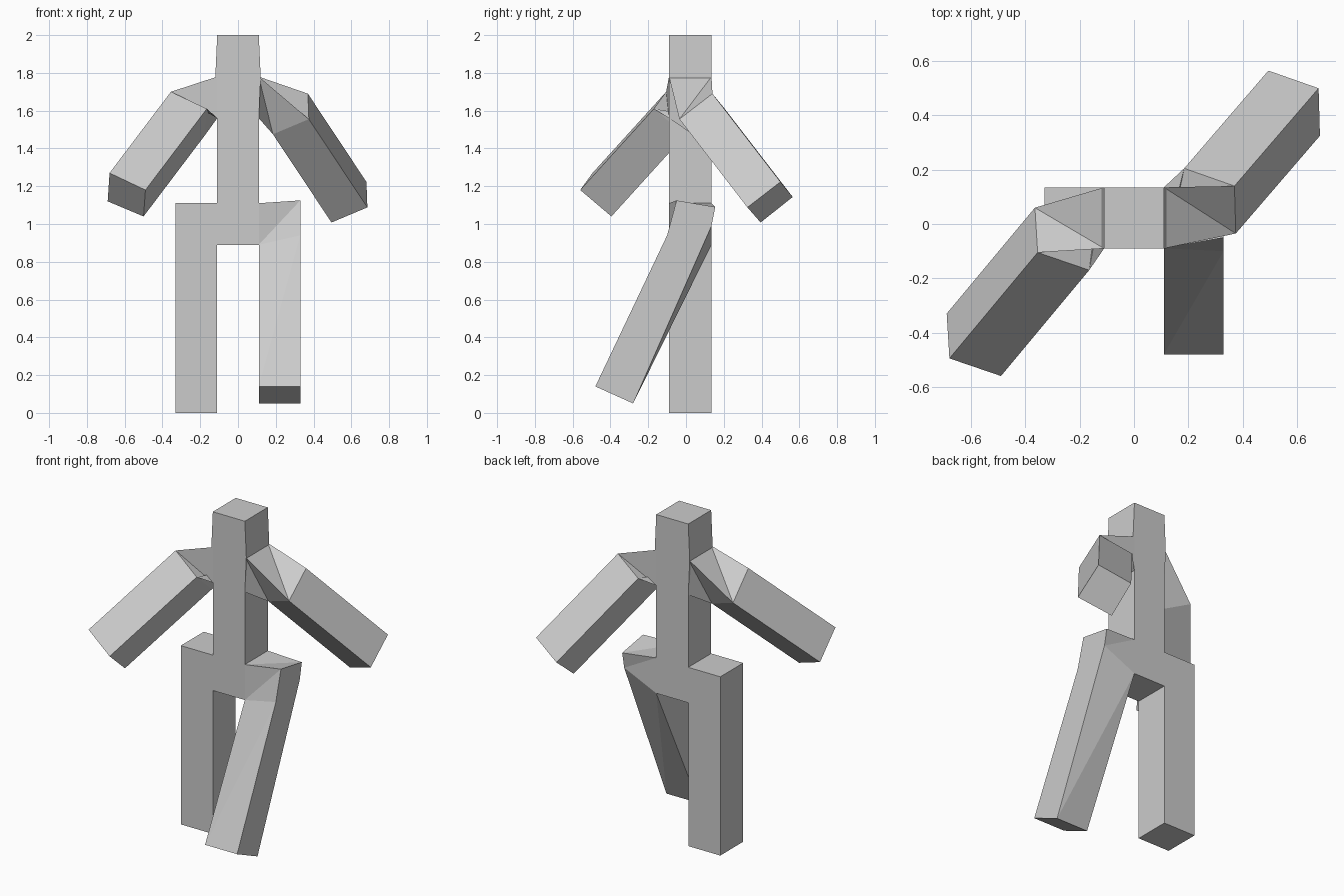
import bpy
import bmesh

old = bpy.data.objects.get("Cube")
if old:
    bpy.data.objects.remove(old, do_unlink=True)

grey = bpy.data.materials.new("plain grey")
grey.use_nodes = True
colour = (0.6, 0.6, 0.6, 1)
grey.diffuse_color = colour
grey.node_tree.nodes["Principled BSDF"].inputs["Base Color"].default_value = colour

FRONT, BACK, HALF = -0.09, 0.135, 0.11


def loft(name, rings):
    """Join four-cornered rings with flat triangles and close both ends."""
    bm = bmesh.new()
    loops = [[bm.verts.new(p) for p in ring] for ring in rings]
    for a, b in zip(loops, loops[1:]):
        for i in range(4):
            j = (i + 1) % 4
            bm.faces.new((a[i], a[j], b[i]))
            bm.faces.new((a[j], b[j], b[i]))
    bm.faces.new(loops[0])
    bm.faces.new(loops[-1])
    bmesh.ops.recalc_face_normals(bm, faces=bm.faces)
    mesh = bpy.data.meshes.new(name)
    bm.to_mesh(mesh)
    bm.free()
    mesh.materials.append(grey)
    obj = bpy.data.objects.new(name, mesh)
    bpy.context.collection.objects.link(obj)
    return obj


def level(x0, x1, z):
    """Horizontal square as deep as the body."""
    return [(x0, FRONT, z), (x1, FRONT, z), (x1, BACK, z), (x0, BACK, z)]


def socket(x, low, high):
    """Square on the side of the body: back top, front top, front low, back low."""
    return [(x, BACK, high), (x, FRONT, high), (x, FRONT, low), (x, BACK, low)]


def shifted(ring, offset):
    return [tuple(c + d for c, d in zip(p, offset)) for p in ring]


# Body and head in one square column
widths = {0.89: HALF, 1.56: HALF, 1.78: 0.12, 2.0: HALF}
loft("body_and_head", [level(-w, w, z) for z, w in widths.items()])

# Right arm, swung forward
elbow = [(-0.365, 0.06, 1.55), (-0.355, -0.105, 1.70),
         (-0.165, -0.17, 1.61), (-0.175, -0.005, 1.47)]
loft("right_arm", [socket(-HALF, 1.56, 1.78), elbow,
                   shifted(elbow, (-0.325, -0.39, -0.43))])

# Left arm, swung back
elbow = [(0.375, -0.035, 1.555), (0.37, 0.14, 1.69),
         (0.185, 0.205, 1.61), (0.185, 0.035, 1.475)]
top_front_first = [socket(HALF, 1.56, 1.78)[i] for i in (1, 0, 3, 2)]
loft("left_arm", [top_front_first, elbow,
                  shifted(elbow, (0.31, 0.36, -0.467))])

# Right leg, straight
loft("right_leg", [level(-0.33, -HALF, z) for z in (0, 1.11)])

# Left hip and leg, stepping forward
outer = [(0.33, 0.155, 1.09), (0.33, -0.05, 1.125),
         (0.33, -0.10, 0.94), (0.33, 0.135, 0.99)]
inner = socket(HALF, 0.89, 1.11)
loft("left_hip", [inner, outer])
loft("left_leg", [
    [inner[2], outer[2], outer[3], inner[3]],
    [(HALF, -0.48, 0.14), (0.33, -0.48, 0.14),
     (0.33, -0.28, 0.05), (HALF, -0.28, 0.05)]])
